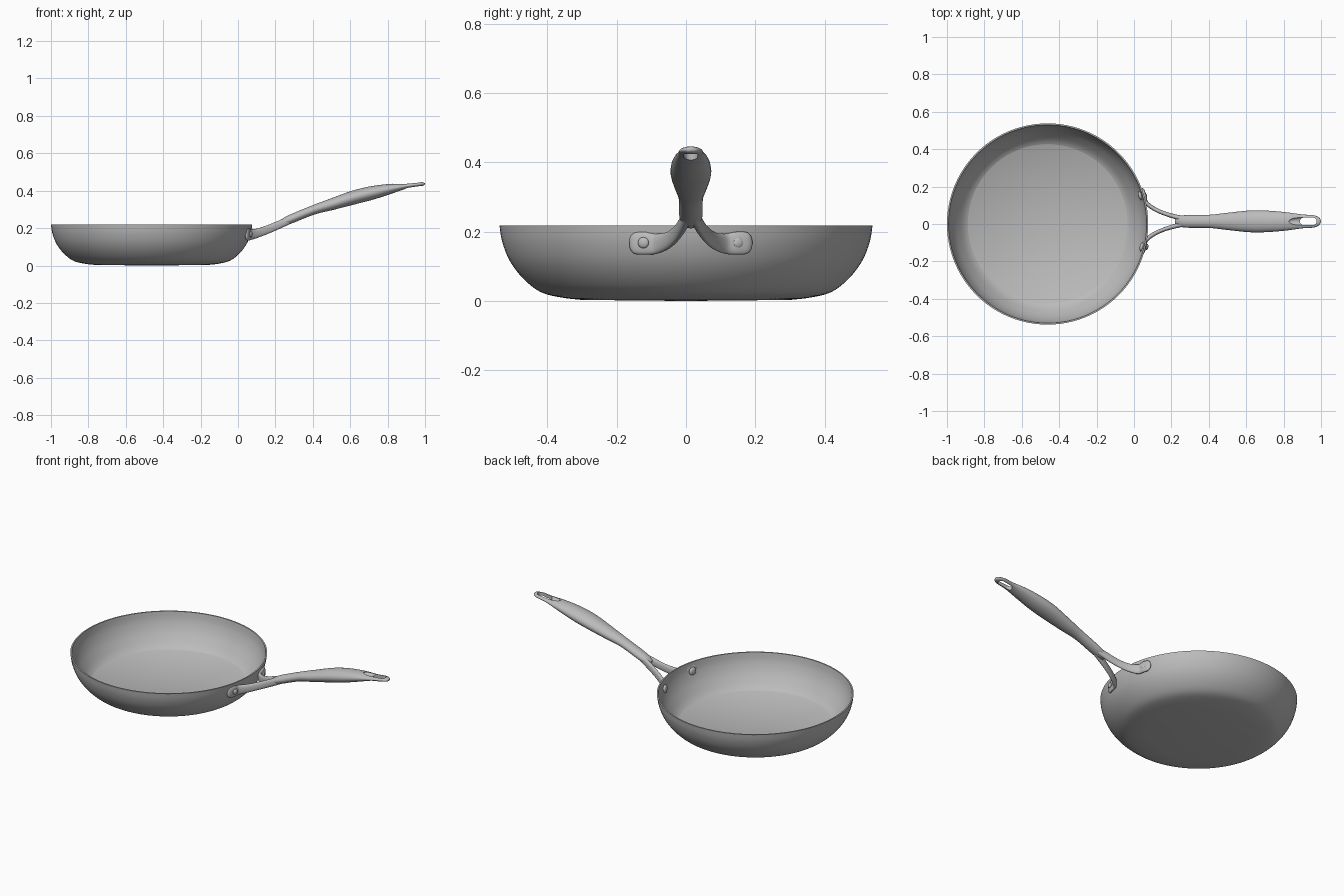
import bpy, bmesh, math
from mathutils import Vector, Matrix

cube = bpy.data.objects.get("Cube")
if cube:
    bpy.data.objects.remove(cube, do_unlink=True)

steel = bpy.data.materials.new("brushed_grey")
steel.use_nodes = True
grey = (0.5, 0.5, 0.5, 1)
steel.diffuse_color = grey
steel.node_tree.nodes["Principled BSDF"].inputs["Base Color"].default_value = grey

PAN_X, HANDLE_Y = -0.462, 0.014


def finish(name, bm, angle=40):
    bmesh.ops.recalc_face_normals(bm, faces=bm.faces)
    mesh = bpy.data.meshes.new(name)
    bm.to_mesh(mesh)
    bm.free()
    mesh.materials.append(steel)
    obj = bpy.data.objects.new(name, mesh)
    bpy.context.collection.objects.link(obj)
    smooth(obj, angle)
    return obj


def smooth(obj, angle=40):
    bpy.ops.object.select_all(action='DESELECT')
    obj.select_set(True)
    bpy.context.view_layer.objects.active = obj
    bpy.ops.object.shade_smooth_by_angle(angle=math.radians(angle))


def refine(points, steps):
    """Pass a smooth curve through stations of any dimension."""
    pts = [points[0]] + points + [points[-1]]
    out = []
    for a, b, c, d in zip(pts, pts[1:], pts[2:], pts[3:]):
        for i in range(steps):
            t = i / steps
            out.append([0.5 * (2*q + (r-p)*t + (2*p-5*q+4*r-s)*t*t + (3*q-p-3*r+s)*t**3)
                        for p, q, r, s in zip(a, b, c, d)])
    return out + [list(points[-1])]


def lathe(name, profile, sides=96):
    bm = bmesh.new()
    verts = [bm.verts.new((r, 0, z)) for r, z in profile]
    edges = [bm.edges.new(pair) for pair in zip(verts, verts[1:])]
    bmesh.ops.spin(bm, geom=verts + edges, cent=(0, 0, 0), axis=(0, 0, 1),
                   angle=math.tau, steps=sides, use_duplicate=False)
    bmesh.ops.remove_doubles(bm, verts=bm.verts, dist=0.0001)
    return finish(name, bm)


def loft(name, stations, steps=5, sides=28, power=0.85):
    """Sweep a rounded section; each station is x, y, z, half width, half height."""
    rows = refine(stations, steps)
    centres = [Vector(r[:3]) for r in rows]
    bm = bmesh.new()
    rings = []
    for i, row in enumerate(rows):
        along = (centres[min(i+1, len(rows)-1)] - centres[max(i-1, 0)]).normalized()
        side = Vector((-along.y, along.x, 0)).normalized()
        up = along.cross(side)
        ring = []
        for k in range(sides):
            a = math.tau * k / sides
            c, s = math.cos(a), math.sin(a)
            ring.append(bm.verts.new(
                centres[i] + side * row[3] * math.copysign(abs(c)**power, c)
                + up * row[4] * math.copysign(abs(s)**power, s)))
        rings.append(ring)
    for r0, r1 in zip(rings, rings[1:]):
        for k in range(sides):
            n = (k + 1) % sides
            bm.faces.new((r0[k], r0[n], r1[n], r1[k]))
    bm.faces.new(rings[0])
    bm.faces.new(rings[-1])
    return finish(name, bm, 50)


def cut(obj, cutter):
    cutter.hide_render = True
    mod = obj.modifiers.new("cut", 'BOOLEAN')
    mod.operation, mod.object, mod.solver = 'DIFFERENCE', cutter, 'EXACT'
    bpy.context.view_layer.objects.active = obj
    bpy.ops.object.modifier_apply(modifier=mod.name)
    bpy.data.objects.remove(cutter, do_unlink=True)


def ball(name, matrix):
    bm = bmesh.new()
    bmesh.ops.create_uvsphere(bm, u_segments=24, v_segments=12, radius=1, matrix=matrix)
    return finish(name, bm, 60)


# Pan body: outer wall, thin rim, inner wall and flat floor
outer = refine([(0.30, 0.003), (0.36, 0.01), (0.42, 0.026), (0.47, 0.065),
                (0.508, 0.115), (0.53, 0.17), (0.538, 0.218)], 4)
inner = refine([(0.53, 0.218), (0.521, 0.17), (0.499, 0.118), (0.468, 0.073),
                (0.445, 0.048), (0.425, 0.034)], 4)
pan = lathe("pan_body", [(0, 0)] + outer + inner + [(0, 0.03)])
pan.location.x = PAN_X

# Handle grip, rising and swelling towards the middle
grip = [(0.225, 0.222, 0.018, 0.014), (0.27, 0.243, 0.033, 0.023),
        (0.40, 0.296, 0.035, 0.025), (0.50, 0.327, 0.046, 0.031),
        (0.62, 0.364, 0.058, 0.037), (0.72, 0.389, 0.057, 0.036),
        (0.82, 0.411, 0.048, 0.026), (0.90, 0.425, 0.037, 0.014),
        (0.96, 0.433, 0.033, 0.012), (0.99, 0.436, 0.02, 0.009),
        (0.999, 0.437, 0.004, 0.003)]
handle = loft("handle_grip", [(x, HANDLE_Y, z, w, h) for x, z, w, h in grip], 6, 32, 1)

# Scooped groove leading into the hanging hole
scoop = ball("scoop_cutter", Matrix.Translation((0.90, HANDLE_Y, 0.444))
             @ Matrix.Rotation(-0.15, 4, 'Y') @ Matrix.Diagonal((0.075, 0.022, 0.016, 1)))
cut(handle, scoop)

# Hanging hole, a rounded slot
bm = bmesh.new()
bmesh.ops.create_cone(bm, cap_ends=True, segments=32, radius1=0.02, radius2=0.02, depth=0.2)
for v in bm.verts:
    v.co += Vector((0.932 + math.copysign(0.025, v.co.x), HANDLE_Y, 0.43))
cut(handle, finish("hole_cutter", bm))
smooth(handle)

# Forked arms ending in rounded pads against the pan wall, plus rivets
for label, s in (("left", 1), ("right", -1)):
    def wall(y, r):
        return PAN_X + math.sqrt(r * r - y * y)

    arm = [(0.30, 0.008, 0.254, 0.014, 0.018), (0.24, 0.02, 0.227, 0.013, 0.021),
           (0.17, 0.04, 0.197, 0.011, 0.022), (0.11, 0.066, 0.175, 0.011, 0.024),
           (wall(0.1, 0.537), 0.10, 0.165, 0.011, 0.029),
           (wall(0.135, 0.536), 0.135, 0.167, 0.01, 0.033),
           (wall(0.162, 0.535), 0.162, 0.167, 0.01, 0.031),
           (wall(0.174, 0.534), 0.174, 0.167, 0.006, 0.018),
           (wall(0.177, 0.534), 0.177, 0.167, 0.002, 0.004)]
    loft(label + "_arm", [(x, HANDLE_Y + s * y, z, w, h) for x, y, z, w, h in arm])

    rivet_y = HANDLE_Y + s * 0.137
    for place, r, depth in (("outer", 0.545, 0.008), ("inner", 0.519, 0.012)):
        size = 0.016 if place == "outer" else 0.024
        turn = math.asin(rivet_y / r)
        ball(f"{label}_{place}_rivet",
             Matrix.Translation((wall(rivet_y, r), rivet_y, 0.168))
             @ Matrix.Rotation(turn, 4, 'Z') @ Matrix.Diagonal((depth, size, size, 1)))
